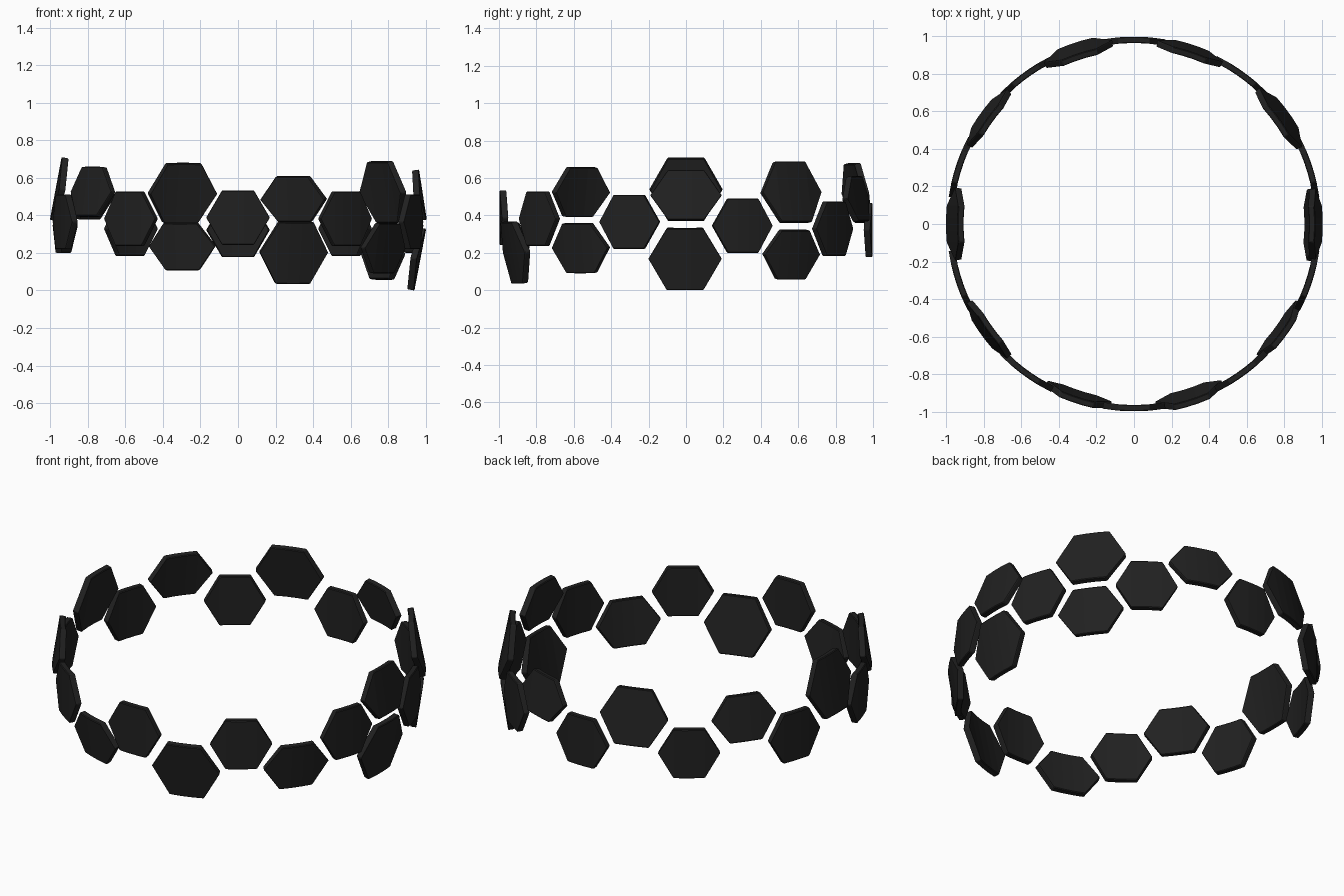
import bpy
import bmesh
from math import sin, cos, pi, radians
from mathutils import Matrix, Vector

if "Cube" in bpy.data.objects:
    bpy.data.objects.remove(bpy.data.objects["Cube"], do_unlink=True)

RING = 0.981
OUTER_ROWS = 0.969
CLASP = 0.955
THICK = 0.034

black = bpy.data.materials.new("matte_black")
black.use_nodes = True
colour = (0.015, 0.015, 0.015, 1)
black.diffuse_color = colour
black.node_tree.nodes["Principled BSDF"].inputs["Base Color"].default_value = colour


def middle_height(angle):
    return 0.355 - 0.033 * sin(angle)


def hex_plate(name, degrees, z, half_width, height, radius=OUTER_ROWS):
    """Hexagonal tile bent around the ring, leaning inward away from the middle row."""
    angle = radians(degrees)
    lean = z - middle_height(angle)
    bm = bmesh.new()
    corners = []
    for i in range(6):
        a = i * pi / 3
        corners.append(bm.verts.new((-THICK / 2, half_width * cos(a),
                                     height / 2 * sin(a) / sin(pi / 3))))
    bm.faces.new(corners)
    # Vertical cuts let the tile follow the curve
    for cut in (-0.5, -0.17, 0.17, 0.5):
        bmesh.ops.bisect_plane(bm, geom=bm.verts[:] + bm.edges[:] + bm.faces[:], dist=1e-5,
                               plane_co=(0, cut * half_width, 0), plane_no=(0, 1, 0))
    grown = bmesh.ops.extrude_face_region(bm, geom=bm.faces[:])
    moved = [v for v in grown["geom"] if isinstance(v, bmesh.types.BMVert)]
    bmesh.ops.translate(bm, verts=moved, vec=(THICK, 0, 0))
    for v in bm.verts:
        turn = v.co.y / RING
        reach = RING + v.co.x
        v.co.x = reach * cos(turn) - RING
        v.co.y = reach * sin(turn)
    bmesh.ops.recalc_face_normals(bm, faces=bm.faces)
    mesh = bpy.data.meshes.new(name)
    bm.to_mesh(mesh)
    bm.free()
    mesh.materials.append(black)
    plate = bpy.data.objects.new(name, mesh)
    bpy.context.collection.objects.link(plate)
    # Lean about the tangent, push out to the ring, then swing into place
    plate.matrix_world = (Matrix.Rotation(angle, 4, 'Z')
                          @ Matrix.Translation(Vector((radius, 0, z)))
                          @ Matrix.Rotation(-lean, 4, 'Y'))
    bevel = plate.modifiers.new("edge_chamfer", 'BEVEL')
    bevel.width = 0.004
    bevel.segments = 1
    bevel.limit_method = 'ANGLE'
    bevel.angle_limit = radians(40)


# Middle row
for k in range(10):
    deg = 18 + 36 * k
    hex_plate(f"middle_plate_{k + 1}", deg, middle_height(radians(deg)), 0.168, 0.29, RING)

# Upper row: angle, height, half width, plate height
upper = [(0, 0.508, 0.19, 0.27), (36, 0.525, 0.194, 0.33),
         (72, 0.488, 0.184, 0.244), (108, 0.52, 0.192, 0.322),
         (144, 0.51, 0.183, 0.264), (180, 0.54, 0.195, 0.34, CLASP),
         (216, 0.526, 0.184, 0.266)]
for i, spec in enumerate(upper):
    hex_plate(f"upper_plate_{i + 1}", *spec)

# Lower row
lower = [(-0.3, 0.167, 0.195, 0.334, CLASP), (36, 0.19, 0.182, 0.266),
         (252, 0.234, 0.185, 0.254), (288, 0.201, 0.19, 0.334),
         (324, 0.225, 0.184, 0.268)]
for i, spec in enumerate(lower):
    hex_plate(f"lower_plate_{i + 1}", *spec)
